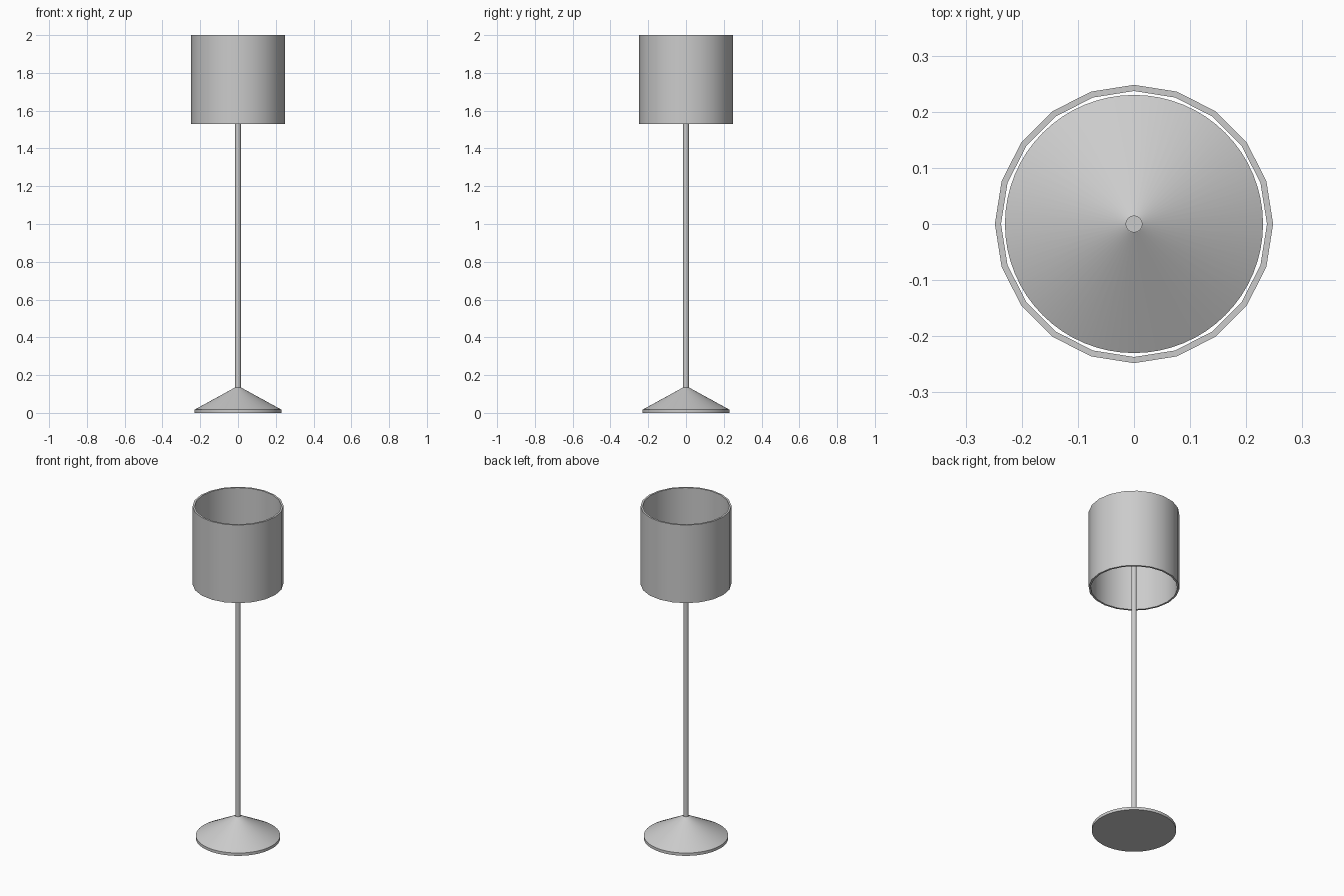
import bpy, bmesh, math

if "Cube" in bpy.data.objects:
    bpy.data.objects.remove(bpy.data.objects["Cube"])


def lathe(name, profile, sides, closed=False, angle=30):
    """Spin an (r, z) profile around z; open profiles are capped at both ends."""
    bm = bmesh.new()
    rings = [[bm.verts.new((r * math.cos(2 * math.pi * i / sides),
                            r * math.sin(2 * math.pi * i / sides), z))
              for i in range(sides)] for r, z in profile]
    pairs = list(zip(rings, rings[1:]))
    if closed:
        pairs.append((rings[-1], rings[0]))
    for a, b in pairs:
        for i in range(sides):
            j = (i + 1) % sides
            bm.faces.new((a[i], a[j], b[j], b[i]))
    if not closed:
        bm.faces.new(rings[0][::-1])
        bm.faces.new(rings[-1])
    bmesh.ops.recalc_face_normals(bm, faces=bm.faces)
    mesh = bpy.data.meshes.new(name)
    bm.to_mesh(mesh)
    bm.free()
    obj = bpy.data.objects.new(name, mesh)
    bpy.context.collection.objects.link(obj)
    bpy.ops.object.select_all(action='DESELECT')
    obj.select_set(True)
    bpy.context.view_layer.objects.active = obj
    bpy.ops.object.shade_smooth_by_angle(angle=math.radians(angle))
    return obj


# Conical foot with a thin vertical rim
lathe("base", [(0.23, 0), (0.23, 0.017), (0.015, 0.135)], 64, angle=25)

# Slim pole ending inside the shade
lathe("pole", [(0.015, 0.13), (0.015, 1.77)], 32)

# Open drum shade with wall thickness
lathe("lamp_shade", [(0.248, 1.53), (0.248, 2.0), (0.237, 2.0), (0.237, 1.53)],
      20, closed=True)
